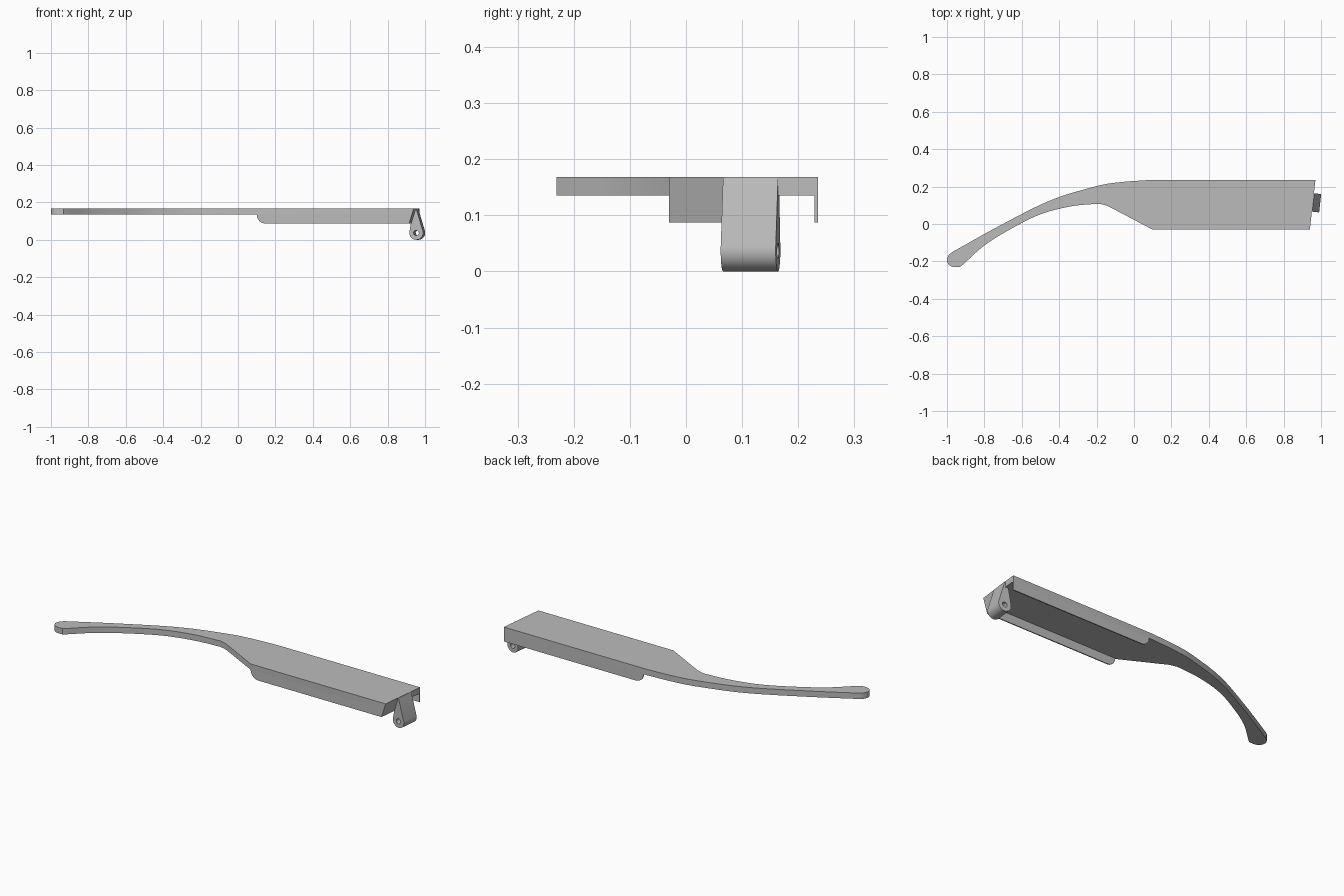
import bpy, bmesh, math
from mathutils import Vector

cube = bpy.data.objects.get("Cube")
if cube:
    bpy.data.objects.remove(cube)

TOP, UNDER, LIP = 0.168, 0.135, 0.087
FRONT, BACK = -0.03, 0.235
WALL = 0.006

grey = bpy.data.materials.new("plain_grey")
grey.use_nodes = True
colour = (0.5, 0.5, 0.5, 1)
grey.diffuse_color = colour
grey.node_tree.nodes["Principled BSDF"].inputs["Base Color"].default_value = colour


def spline(pts, steps=6):
    """Smooth curve through the given points."""
    p = [Vector(q) for q in pts]
    p = [2 * p[0] - p[1]] + p + [2 * p[-1] - p[-2]]
    out = []
    for a, b, c, d in zip(p, p[1:], p[2:], p[3:]):
        for i in range(steps):
            t = i / steps
            out.append(0.5 * (2 * b + (c - a) * t + (2 * a - 5 * b + 4 * c - d) * t * t
                              + (3 * b - a - 3 * c + d) * t ** 3))
    return out + [p[-2]]


def arc(cx, cy, r, start, end, steps):
    angles = [math.radians(start + (end - start) * i / steps) for i in range(steps + 1)]
    return [(cx + r * math.cos(a), cy + r * math.sin(a)) for a in angles]


def prism(name, lower, upper):
    """Solid between two matching outlines."""
    bm = bmesh.new()
    a = [bm.verts.new(v) for v in lower]
    b = [bm.verts.new(v) for v in upper]
    bm.faces.new(a[::-1])
    bm.faces.new(b)
    for i in range(len(a)):
        j = (i + 1) % len(a)
        bm.faces.new((a[i], a[j], b[j], b[i]))
    bmesh.ops.recalc_face_normals(bm, faces=bm.faces)
    mesh = bpy.data.meshes.new(name)
    bm.to_mesh(mesh)
    bm.free()
    obj = bpy.data.objects.new(name, mesh)
    bpy.context.collection.objects.link(obj)
    mesh.materials.append(grey)
    return obj


def smooth(obj):
    bpy.ops.object.select_all(action="DESELECT")
    obj.select_set(True)
    bpy.context.view_layer.objects.active = obj
    bpy.ops.object.shade_smooth_by_angle(angle=math.radians(30))


def end_x(y):
    """Skewed line of the hinge end."""
    return 0.94 + 0.03 * (y - FRONT) / (BACK - FRONT)


def undercut(z):
    """Lean of the front corner of the hinge end."""
    return 0.025 * (TOP - z) / (TOP - LIP)


# Flat body with curved tail
outer = spline([(0.08, 0.235), (-0.08, 0.223), (-0.21, 0.2), (-0.45, 0.125),
                (-0.72, -0.01), (-0.975, -0.152)])
tip = spline([(-0.99, -0.166), (-1, -0.19), (-0.992, -0.215), (-0.97, -0.229), (-0.932, -0.231)], 4)
inner = spline([(-0.91, -0.213), (-0.8, -0.115), (-0.665, -0.03), (-0.505, 0.05),
                (-0.345, 0.093), (-0.21, 0.107), (-0.175, 0.106), (-0.14, 0.096)])
end = [(0.1, FRONT), (0.94, FRONT), (end_x(0.07), 0.07), (end_x(0.071), 0.071), (end_x(BACK), BACK)]
outline = outer + tip + inner + [Vector(p) for p in end]
lean = [undercut(UNDER) if p.x > 0.9 and p.y < 0.0705 else 0 for p in outline]
body = prism("body_plate",
             [(p.x - d, p.y, UNDER) for p, d in zip(outline, lean)],
             [(p.x, p.y, TOP) for p in outline])
smooth(body)

# Thin side lips with a rounded tail end
for name, y0, y1, low, high in (
        ("front_lip", FRONT, FRONT + WALL, 0.94 - undercut(LIP), 0.94 - undercut(UNDER)),
        ("back_lip", BACK - WALL, BACK, 0.97, 0.97)):
    side = arc(0.148, UNDER, UNDER - LIP, 180, 270, 10) + [(low, LIP), (high, UNDER)]
    smooth(prism(name, [(x, y0, z) for x, z in side], [(x, y1, z) for x, z in side]))

# Partial end wall between the front lip and the hinge
def wall_ring(z):
    d = undercut(z)
    return [(end_x(y) - d - t, y, z) for y, t in
            ((FRONT, 0), (0.07, 0), (0.07, 0.01), (FRONT, 0.01))]

prism("end_wall", wall_ring(LIP), wall_ring(UNDER))

# Hinge lug: teardrop section swept along the skewed end
profile = arc(0, 0.037, 0.037, 172, 372, 24) + [(0, TOP - 0.001), (-0.015, TOP - 0.001)]
skew = 0.03 / (BACK - FRONT)


def lug_ring(pts, y):
    # Ends are square to the skewed axis
    return [(0.9585 + u + skew * (y - 0.115), y - skew * u, z) for u, z in pts]


lug = prism("hinge_lug", lug_ring(profile, 0.066), lug_ring(profile, 0.164))

# Pin hole
pin = arc(0, 0.037, 0.014, 0, 337.5, 15)
cutter = prism("pin_cutter", lug_ring(pin, 0.0), lug_ring(pin, 0.23))
cutter.hide_render = True
cutter.hide_viewport = True
hole = lug.modifiers.new("pin_hole", "BOOLEAN")
hole.operation = "DIFFERENCE"
hole.object = cutter
hole.solver = "EXACT"
bpy.context.view_layer.objects.active = lug
bpy.ops.object.modifier_apply(modifier=hole.name)
bpy.data.objects.remove(cutter)
smooth(lug)
